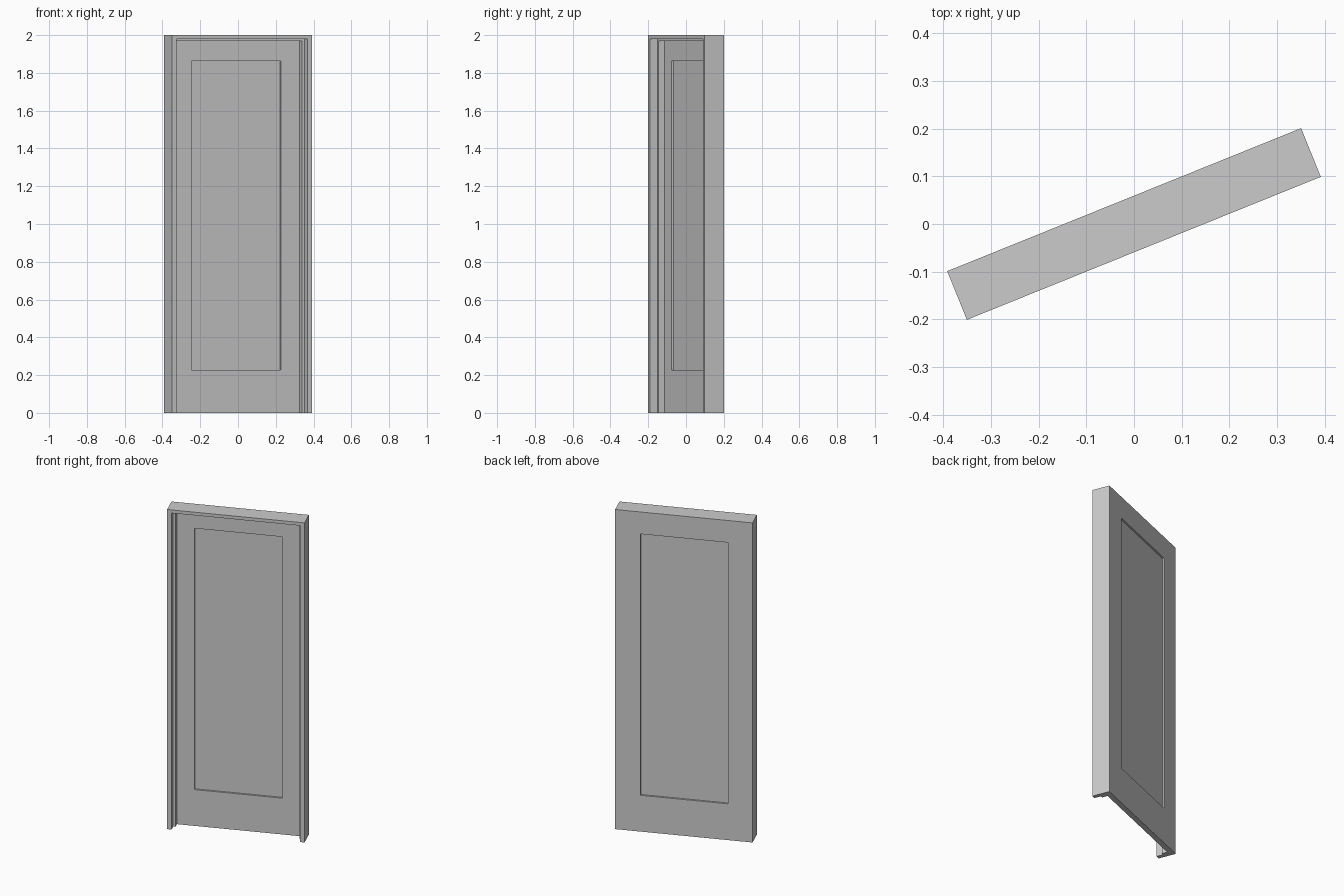
import bpy
import math

if "Cube" in bpy.data.objects:
    bpy.data.objects.remove(bpy.data.objects["Cube"])

ANGLE = math.radians(22)
W, D, H = 0.80, 0.11, 2.0


def box(name, u0, u1, v0, v1, z0, z1):
    """Box given by its limits along width, depth and height."""
    bpy.ops.mesh.primitive_cube_add(size=1)
    ob = bpy.context.object
    ob.name = name
    for vert in ob.data.vertices:
        x, y, z = vert.co
        vert.co = (u0 + (x + 0.5) * (u1 - u0),
                   v0 + (y + 0.5) * (v1 - v0),
                   z0 + (z + 0.5) * (z1 - z0))
    return ob


def cut(target, *limits):
    """Subtract a box from the target, then discard the cutter."""
    cutter = box("cutter", *limits)
    cutter.hide_render = True
    mod = target.modifiers.new("cut", "BOOLEAN")
    mod.operation = "DIFFERENCE"
    mod.solver = "EXACT"
    mod.object = cutter
    bpy.context.view_layer.objects.active = target
    bpy.ops.object.modifier_apply(modifier=mod.name)
    bpy.data.objects.remove(cutter, do_unlink=True)


# Door and jambs as one solid, flush at the back
door = box("door_with_frame", -W / 2, W / 2, -D / 2, D / 2, 0, H)

# Stepped frame opening at the front: outer reveal, then narrower door stop
cut(door, -0.374, 0.374, -0.2, -0.013, -0.1, 1.98)
cut(door, -0.360, 0.360, -0.1, 0.022, -0.1, 1.97)

# Recessed panel on both faces of the door leaf
cut(door, -0.258, 0.253, -0.1, 0.033, 0.227, 1.862)
cut(door, -0.258, 0.253, 0.044, 0.2, 0.227, 1.862)

# Turn the whole door about the vertical
door.rotation_euler.z = ANGLE
